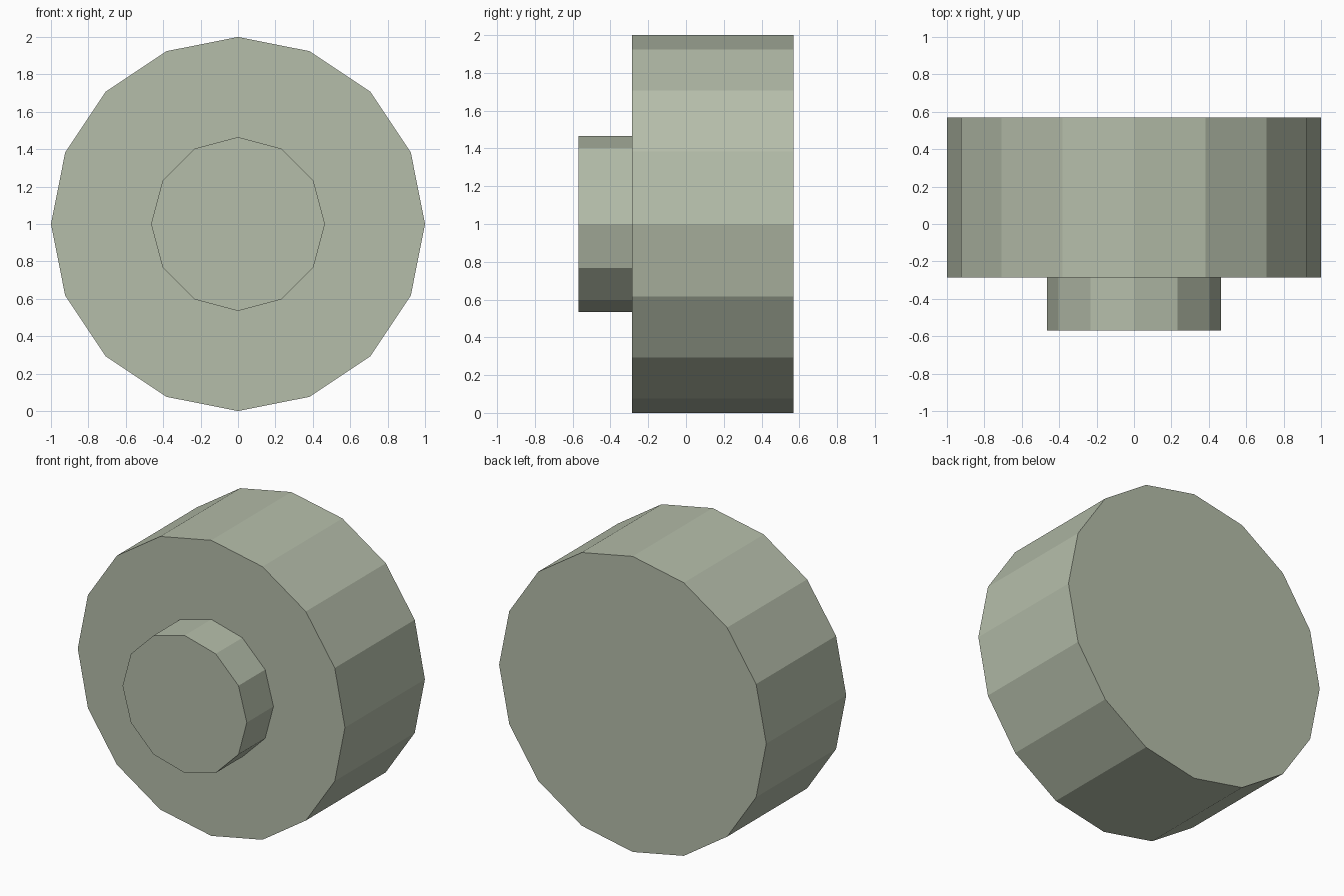
import bpy
from math import pi

cube = bpy.data.objects.get("Cube")
if cube:
    bpy.data.objects.remove(cube, do_unlink=True)

# Single grey-green finish
COLOUR = (0.46, 0.51, 0.40, 1.0)
mat = bpy.data.materials.new("sage_grey")
mat.use_nodes = True
mat.diffuse_color = COLOUR
mat.node_tree.nodes["Principled BSDF"].inputs["Base Color"].default_value = COLOUR


def drum(name, sides, radius, front, back):
    """Flat-sided cylinder lying along y, with a corner at the top."""
    bpy.ops.mesh.primitive_cylinder_add(
        vertices=sides, radius=radius, depth=back - front,
        location=(0, (front + back) / 2, 1), rotation=(pi / 2, 0, 0))
    obj = bpy.context.object
    obj.name = name
    obj.data.materials.append(mat)
    bpy.ops.object.transform_apply(location=False, rotation=True, scale=True)
    return obj


# Wide drum body and the narrow hub on its front
drum("wheel_body", 16, 1.0, -0.285, 0.57)
drum("front_hub", 12, 0.465, -0.57, -0.285)
